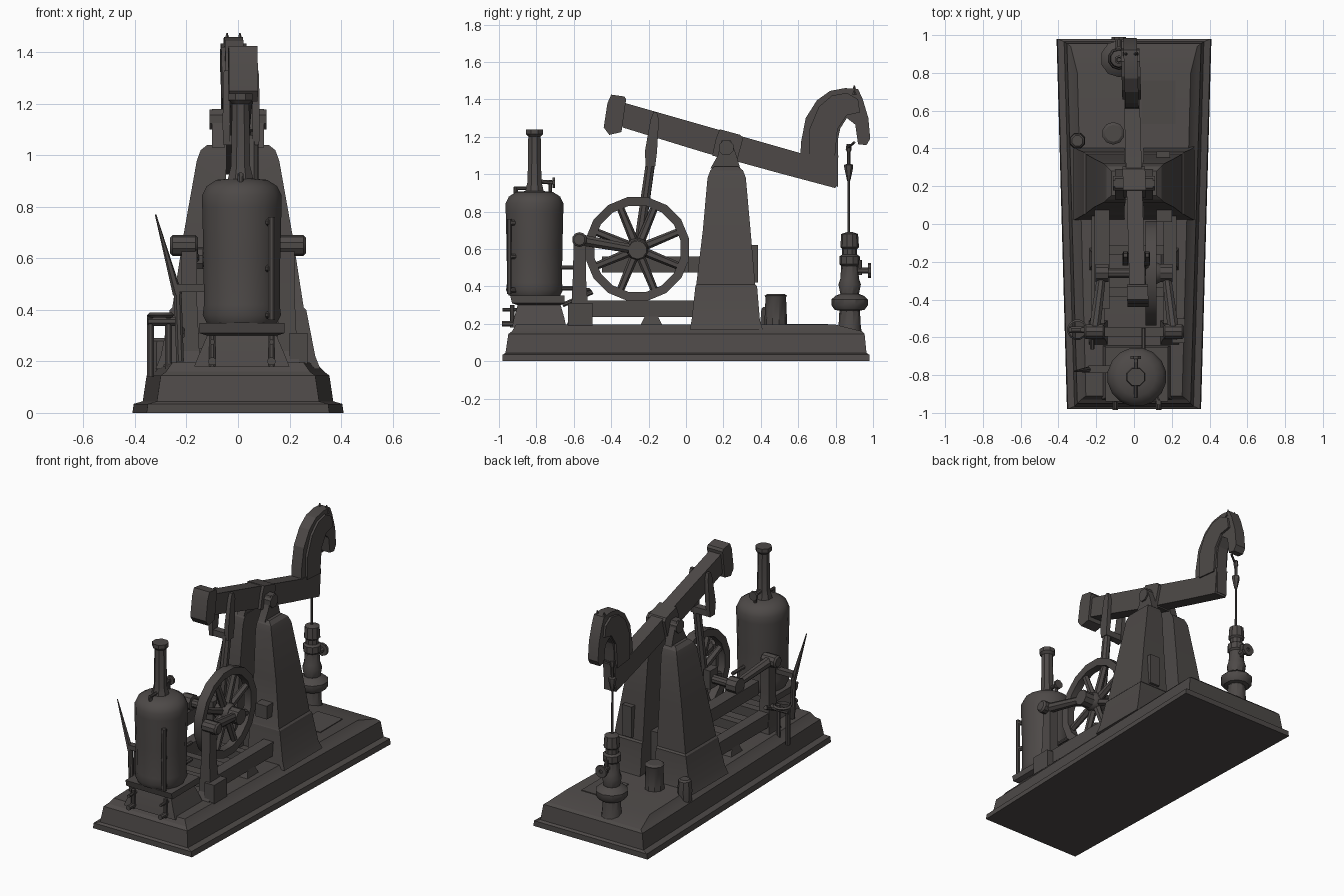
import bpy, bmesh, math
from mathutils import Vector

iron = bpy.data.materials.new("dark_iron")
iron.diffuse_color = (0.075, 0.067, 0.064, 1)


def loft(name, rings, closed=False, angle=35):
    """Skin equal-length rings of points; cap the ends unless the loop is closed."""
    bm = bmesh.new()
    vs = [[bm.verts.new(p) for p in ring] for ring in rings]
    n = len(vs[0])
    pairs = list(zip(vs, vs[1:])) + ([(vs[-1], vs[0])] if closed else [])
    for a, b in pairs:
        for i in range(n):
            j = (i + 1) % n
            bm.faces.new((a[i], a[j], b[j], b[i]))
    if not closed:
        bm.faces.new(vs[0])
        bm.faces.new(vs[-1])
    bmesh.ops.recalc_face_normals(bm, faces=bm.faces)
    me = bpy.data.meshes.new(name)
    bm.to_mesh(me)
    bm.free()
    me.materials.append(iron)
    ob = bpy.data.objects.new(name, me)
    bpy.context.collection.objects.link(ob)
    bpy.ops.object.select_all(action='DESELECT')
    ob.select_set(True)
    bpy.context.view_layer.objects.active = ob
    bpy.ops.object.shade_smooth_by_angle(angle=math.radians(angle))
    return ob


def lathe(name, prof, origin, axis=(0, 0, 1), n=12, closed=False):
    """Turn (radius, height) points about an axis through origin."""
    q = Vector(axis).to_track_quat('Z', 'Y')
    o = Vector(origin)
    rings = [[o + q @ Vector((r * math.cos(2 * math.pi * (i + .5) / n),
                              r * math.sin(2 * math.pi * (i + .5) / n), h))
              for i in range(n)] for r, h in prof]
    return loft(name, rings, closed)


def tube(name, p, q, r0, r1=None, n=8):
    d = Vector(q) - Vector(p)
    return lathe(name, [(r0, 0), (r0 if r1 is None else r1, d.length)], p, d, n)


def stack(name, layers):
    """Block from (z, x0, x1, y0, y1) levels."""
    return loft(name, [[(a, c, z), (b, c, z), (b, d, z), (a, d, z)]
                       for z, a, b, c, d in layers], angle=20)


def box(name, x0, x1, y0, y1, z0, z1):
    return stack(name, [(z0, x0, x1, y0, y1), (z1, x0, x1, y0, y1)])


def plate(name, prof, half, drift=(0, 0), inset=None):
    """Extrude a (y, z) outline along x; drift = x offset as (a + b*y)."""
    return loft(name, [[(drift[0] + drift[1] * y + s * half, y, z) for y, z in prof]
                       for s in (-1, 1)], angle=20)


# plinth, wider at the back than at the front
def trapezoid(z, wf, wb, y0, y1):
    return [(-wf, y0, z), (wf, y0, z), (wb, y1, z), (-wb, y1, z)]


loft("plinth", [trapezoid(0, .355, .41, -.98, .98), trapezoid(.035, .35, .405, -.98, .98),
                trapezoid(.045, .315, .37, -.965, .965), trapezoid(.145, .30, .355, -.95, .955),
                trapezoid(.16, .28, .335, -.93, .94), trapezoid(.195, .255, .30, -.91, .80)], angle=15)
box("plinth_panel", .04, .22, .53, .76, .18, .20)

# boiler with firebox and chimney
BX, BY = .015, -.81
stack("firebox", [(.18, -.17, .20, -.93, -.64), (.23, -.15, .18, -.92, -.65),
                  (.30, -.12, .15, -.90, -.67), (.31, -.15, .18, -.93, -.65), (.35, -.15, .18, -.94, -.65)])
lathe("boiler", [(.14, .35), (.155, .38), (.15, .42), (.152, .60), (.157, .80), (.157, .845),
                 (.14, .88), (.10, .905), (.04, .91)], (BX, BY, 0), n=16)
lathe("chimney", [(.055, .90), (.048, .93), (.04, .96), (.036, 1.20), (.05, 1.215), (.05, 1.24), (.03, 1.24)],
      (.01, BY, 0), n=8)
tube("safety_valve_stem", (.01, -.78, .96), (.01, -.71, .955), .012)
tube("safety_valve_wheel", (.01, -.715, .955), (.01, -.70, .955), .03)
tube("safety_valve_post", (.01, -.725, .90), (.01, -.725, .97), .01)
tube("whistle_pipe", (.01, -.91, .88), (.01, -.91, .93), .012)
tube("whistle_arm", (.01, -.92, .925), (.01, -.84, .925), .01)
tube("gauge_pipe", (.13, -.945, .36), (.13, -.945, .76), .014)
for z in (.38, .56, .74):
    tube("gauge_bracket", (.13, -.95, z), (.10, -.88, z), .015)
for x in (-.1, .13):
    tube("drain_cock", (x, -.985, .20), (x, -.88, .20), .016)
    tube("drain_handle", (x, -.93, .18), (x, -.93, .30), .013)
    tube("upper_cock", (x, -.98, .275), (x, -.88, .275), .01)

# lever and steam valve beside the boiler
box("lever_bracket", -.24, -.12, -.79, -.75, .47, .50)
tube("lever_rod", (-.225, -.77, .20), (-.235, -.77, .50), .016)
tube("lever_handle", (-.235, -.77, .46), (-.32, -.78, .77), .018, .003, 6)
for x in (-.34, -.27):
    tube("side_valve_post", (x, -.56, .14), (x, -.56, .38), .014)
tube("side_valve_pipe", (-.35, -.56, .355), (-.19, -.56, .355), .018)
lathe("side_valve_wheel", [(.055, 0), (.045, .01), (.045, -.01)], (-.30, -.56, .38), closed=True)
tube("side_valve_feed", (-.22, -.66, .30), (-.22, -.50, .37), .013)
for z in (.39, .50):
    tube("steam_pipe", (.05, -.67, z), (.05, -.55, z), .012)
box("valve_chest", .20, .27, -.63, -.50, .19, .31)

# engine bed, posts and drive rods, on both sides
for s in (-1, 1):
    x = .19 * s
    box("lower_rail", x - .035, x + .035, -.58, .10, .235, .325)
    for y in (-.57, -.18):
        stack("rail_foot", [(.18, x - .05, x + .05, y - .07, y + .06),
                            (.24, x - .035, x + .035, y - .04, y + .03)])
    stack("crank_post", [(.19, x - .05, x + .05, -.64, -.51), (.24, x - .04, x + .04, -.615, -.52),
                         (.45, x - .03, x + .03, -.605, -.535), (.65, x - .03, x + .03, -.60, -.535)])
    px = .21 * s
    lathe("post_bearing", [(.03, -.055), (.04, -.045), (.04, .045), (.03, .055)],
          (px, -.57, .65), (1, 0, 0), 10)
    tube("drive_rod", (px, -.57, .65), (.17 * s, -.26, .595), .032, .025)
    lathe("rod_end", [(.05, -.035), (.05, .035)], (.17 * s, -.26, .595), (1, 0, 0), 10)
box("left_upper_rail", -.21, -.13, -.45, .12, .475, .56)
box("right_upper_rail", .12, .20, .01, .12, .475, .56)
for y in (-.57, -.36, -.14):
    box("cross_beam", -.20, .20, y - .025, y + .025, .25, .31)
tube("crankshaft", (-.20, -.26, .595), (.20, -.26, .595), .028, n=10)
box("crank_web", -.02, .03, -.30, -.22, .54, .66)

# spoked flywheel
WC = Vector((.09, -.26, .60))
lathe("flywheel_rim", [(.282, -.03), (.282, .03), (.235, .025), (.235, -.025)], WC, (1, 0, 0), 16, True)
lathe("flywheel_hub", [(.05, -.05), (.06, -.03), (.06, .03), (.05, .05)], WC, (1, 0, 0), 10)
for i in range(8):
    a = math.pi * (i + .5) / 4
    d = Vector((0, math.cos(a), math.sin(a)))
    tube("spoke", WC + d * .04, WC + d * .245, .024, .02, 6)

# twin support towers with bearings
for s in (-1, 1):
    rows = [(.17, .05, .32, .02, .41), (.22, .05, .30, .03, .395), (.40, .05, .265, .05, .38),
            (.41, .05, .255, .055, .37), (.70, .05, .21, .09, .345), (.98, .045, .16, .115, .32),
            (1.02, .045, .145, .13, .305), (1.04, .045, .12, .15, .28)]
    stack("tower", [(z, *sorted((s * a, s * b)), c, d) for z, a, b, c, d in rows])
    ob = plate("beam_bearing", [(.13, 1.03), (.29, 1.03), (.27, 1.10), (.24, 1.18), (.19, 1.18), (.17, 1.10)],
               .025, (s * .075, 0))
    tube("bearing_cap", (s * .055, .215, 1.14), (s * .11, .215, 1.14), .042)
box("tower_web", -.06, .06, .13, .29, .18, .45)
box("tower_step", .12, .19, .33, .385, .42, .62)

# walking beam, slightly slewed, with counterweight and saddle
SLEW = (.008, -.03)
plate("walking_beam", [(-.36, 1.39), (-.34, 1.25), (.10, 1.115), (.50, 1.005), (.80, .925),
                       (.815, 1.10), (.62, 1.11), (.20, 1.23)], .042, SLEW)
plate("counterweight", [(-.44, 1.25), (-.41, 1.21), (-.345, 1.225), (-.32, 1.40), (-.33, 1.415), (-.40, 1.425),
                        (-.42, 1.38)], .056, SLEW)
plate("beam_saddle", [(.14, 1.10), (.27, 1.06), (.305, 1.19), (.29, 1.21), (.18, 1.24), (.16, 1.19)], .06, SLEW)

# horse-head shaped beam end: neck, muzzle and ears
plate("horse_head", [(.61, 1.06), (.615, 1.17), (.64, 1.30), (.70, 1.395), (.77, 1.445), (.85, 1.46),
                     (.92, 1.455), (.945, 1.40), (.975, 1.30), (.985, 1.19), (.965, 1.155), (.92, 1.16),
                     (.905, 1.265), (.86, 1.30), (.825, 1.245), (.813, 1.19), (.813, .93)], .036, SLEW)
plate("horse_neck", [(.66, 1.09), (.66, 1.24), (.71, 1.36), (.78, 1.42), (.86, 1.435), (.92, 1.40),
                     (.93, 1.33), (.86, 1.315), (.81, 1.24), (.795, 1.08)], .05, SLEW)
for s in (-1, 1):
    lathe("ear", [(.018, 0), (.003, .05)], (-.018 + s * .025, .90, 1.425), n=5)

# connecting rod from crank to beam
tube("pitman_rod", (.05, -.255, .60), (.055, -.19, 1.06), .028, .026)
for x in (-.045, .07):
    stack("pitman_fork", [(1.04, x - .012, x + .012, -.215, -.165), (1.12, x - .015, x + .015, -.22, -.155),
                          (1.29, x - .012, x + .012, -.19, -.145), (1.33, x - .01, x + .01, -.175, -.155)])
box("pitman_yoke", -.055, .08, -.21, -.165, 1.04, 1.08)

# wellhead with polished rod and side valve
WX, WY = -.08, .875
lathe("polished_rod", [(.007, .66), (.006, .96), (.010, .97), (.024, 1.035), (.024, 1.05), (.009, 1.055),
                       (.010, 1.12), (.016, 1.13), (.012, 1.16)], (WX, WY - .005, 0), n=6)
tube("rod_hook", (WX, .865, 1.14), (-.02, .90, 1.17), .007, n=6)
lathe("wellhead", [(.07, .14), (.06, .18), (.055, .27), (.08, .275), (.098, .30), (.098, .33), (.075, .35),
                   (.05, .36), (.06, .41), (.05, .44), (.045, .51), (.055, .52), (.055, .56), (.04, .57),
                   (.04, .60), (.05, .61), (.045, .68), (.015, .69)], (WX, WY, 0), n=10)
tube("wellhead_outlet", (WX, WY, .485), (WX, .98, .485), .018)
lathe("wellhead_wheel", [(.04, -.008), (.04, .008), (.012, .008), (.012, -.008)], (WX, .982, .485), (0, 1, 0), 10, True)
tube("wellhead_tap", (WX, .93, .46), (WX, .93, .54), .013)

# barrels behind the towers
lathe("large_barrel", [(.06, .18), (.06, .22), (.055, .34), (.06, .35), (.045, .36)], (-.11, .48, 0), n=10)
lathe("small_barrel", [(.042, .15), (.045, .22), (.04, .28), (.03, .29)], (-.30, .44, 0), n=8)
